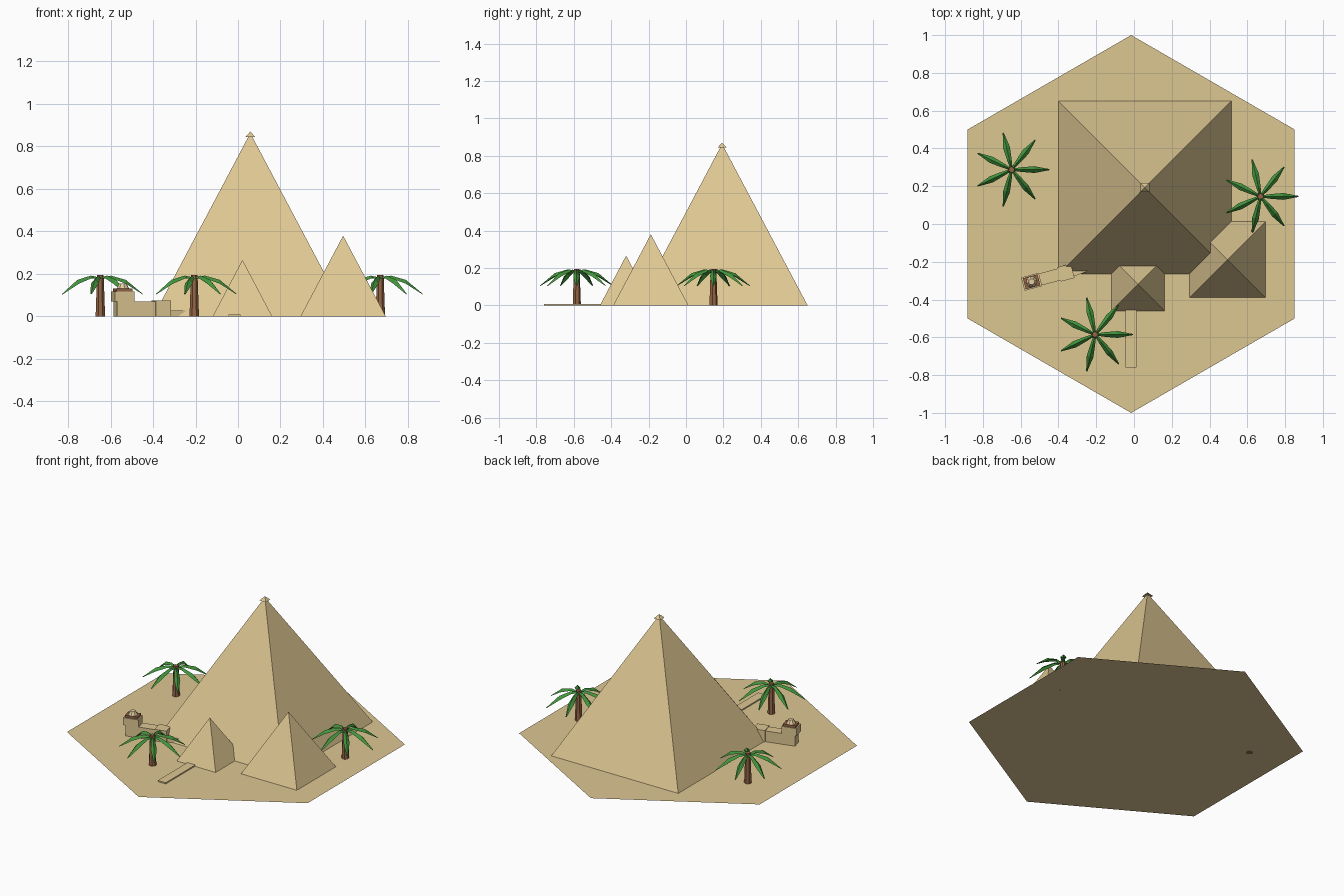
import bpy
import bmesh
from math import radians, cos, sin, tau
from mathutils import Matrix, Vector

cube = bpy.data.objects.get("Cube")
if cube:
    bpy.data.objects.remove(cube, do_unlink=True)


def material(name, rgb):
    m = bpy.data.materials.new(name)
    m.use_nodes = True
    m.diffuse_color = (*rgb, 1)
    m.node_tree.nodes["Principled BSDF"].inputs["Base Color"].default_value = (*rgb, 1)
    return m


SAND = material("sand", (0.73, 0.57, 0.29))
PALE = material("pale_stone", (0.80, 0.62, 0.36))
BROWN = material("brown", (0.30, 0.13, 0.06))
GREEN = material("leaf_green", (0.055, 0.30, 0.045))


def finish(name, bm, mat, matrix=None):
    if matrix:
        bm.transform(matrix)
    me = bpy.data.meshes.new(name)
    bm.to_mesh(me)
    bm.free()
    me.materials.append(mat)
    ob = bpy.data.objects.new(name, me)
    bpy.context.collection.objects.link(ob)
    return ob


def box(name, lo, hi, mat, matrix=None, taper=1.0):
    """Box between two corners; its +x end can be narrowed."""
    bm = bmesh.new()
    bmesh.ops.create_cube(bm, size=1)
    for v in bm.verts:
        end = v.co.x > 0
        for i in range(3):
            v.co[i] = lo[i] + (v.co[i] + 0.5) * (hi[i] - lo[i])
        if end:
            v.co.y = (lo[1] + hi[1]) / 2 + (v.co.y - (lo[1] + hi[1]) / 2) * taper
    return finish(name, bm, mat, matrix)


def cone(name, sides, r1, r2, z1, z2, mat, matrix, turn=0.0):
    bm = bmesh.new()
    bmesh.ops.create_cone(bm, cap_ends=True, segments=sides, radius1=r1, radius2=r2,
                          depth=z2 - z1)
    bm.transform(Matrix.Translation((0, 0, (z1 + z2) / 2)) @ Matrix.Rotation(turn, 4, "Z"))
    return finish(name, bm, mat, matrix)


def pyramid(name, x, y, half, z1, z2):
    bm = bmesh.new()
    base = [bm.verts.new((x + sx * half, y + sy * half, z1))
            for sx, sy in ((-1, -1), (1, -1), (1, 1), (-1, 1))]
    apex = bm.verts.new((x, y, z2))
    bm.faces.new(base[::-1])
    for i in range(4):
        bm.faces.new((base[i], base[(i + 1) % 4], apex))
    finish(name, bm, SAND)


# Hexagonal desert floor
bm = bmesh.new()
bm.faces.new([bm.verts.new((-0.015 + sin(-i * tau / 6), cos(i * tau / 6), 0))
              for i in range(6)])
finish("desert_floor", bm, SAND)

# Pyramids, capstone and causeway
pyramid("great_pyramid", 0.058, 0.193, 0.457, 0, 0.863)
pyramid("capstone", 0.058, 0.193, 0.023, 0.845, 0.87)
pyramid("small_pyramid", 0.021, -0.32, 0.14, 0, 0.266)
pyramid("middle_pyramid", 0.495, -0.188, 0.201, 0, 0.38)
box("causeway", (-0.045, -0.76, 0), (0.012, -0.1, 0.008), SAND)

# Reclining statue: local x runs from the head to the tail
statue = Matrix.Translation((-0.542, -0.306, 0)) @ Matrix.Rotation(radians(15), 4, "Z")
box("statue_body", (-0.036, -0.032, 0), (0.17, 0.032, 0.07), SAND, statue)
box("statue_haunch", (0.15, -0.039, 0), (0.225, 0.039, 0.075), SAND, statue)
box("statue_tail", (0.22, -0.03, 0), (0.345, 0.005, 0.028), SAND, statue, 0.4)
box("statue_head", (-0.048, -0.036, 0.07), (0.048, 0.036, 0.118), SAND, statue)
box("statue_headband", (-0.04, -0.03, 0.118), (0.04, 0.03, 0.132), BROWN, statue)
cone("statue_crown", 8, 0.03, 0.016, 0.132, 0.156, PALE, statue)

# Folded leaf sections: radius, half width, midrib height
LEAF = ((0.008, 0.006, 0.184), (0.05, 0.012, 0.192), (0.12, 0.018, 0.172), (0.2, 0.003, 0.106))


def palm(name, x, y):
    place = Matrix.Translation((x, y, 0))
    cone(name + "_trunk", 7, 0.023, 0.016, 0, 0.195, BROWN, place)
    bm = bmesh.new()
    for k in range(7):
        turn = Matrix.Rotation(k * tau / 7, 3, "Z")
        rows = []
        for r, w, z in LEAF:
            rows.append([bm.verts.new(turn @ Vector((r, s * w, z - abs(s) * w)))
                         for s in (-1, 0, 1)])
        for a, b in zip(rows, rows[1:]):
            for i in range(2):
                bm.faces.new((a[i], b[i], b[i + 1], a[i + 1]))
    finish(name + "_leaves", bm, GREEN, place)


# Palm trees
palm("west_palm", -0.648, 0.288)
palm("east_palm", 0.67, 0.146)
palm("front_palm", -0.206, -0.585)
